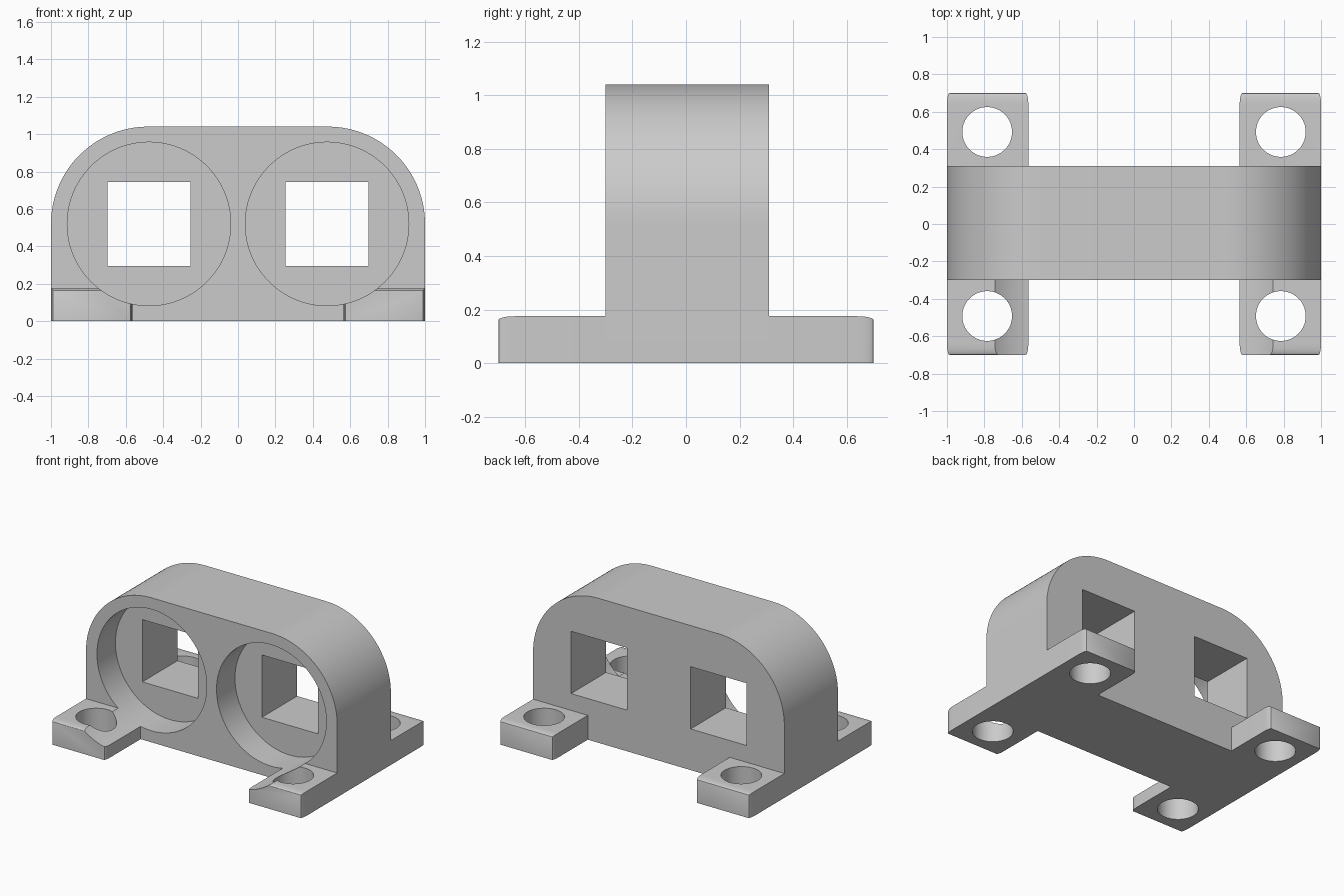
import bpy, bmesh, math

if "Cube" in bpy.data.objects:
    bpy.data.objects.remove(bpy.data.objects["Cube"])

grey = bpy.data.materials.new("light grey")
grey.diffuse_color = (0.6, 0.6, 0.6, 1)
grey.use_nodes = True
grey.node_tree.nodes["Principled BSDF"].inputs["Base Color"].default_value = grey.diffuse_color

FRONT, BACK = -0.30, 0.31      # body faces
FOOT_END, FOOT_TOP = 0.70, 0.175


def loft(name, rings):
    """Closed solid through matching rings of points."""
    bm = bmesh.new()
    loops = [[bm.verts.new(p) for p in ring] for ring in rings]
    n = len(loops[0])
    for a, b in zip(loops, loops[1:]):
        for i in range(n):
            j = (i + 1) % n
            bm.faces.new((a[i], a[j], b[j], b[i]))
    bm.faces.new(loops[0])
    bm.faces.new(loops[-1])
    bmesh.ops.recalc_face_normals(bm, faces=bm.faces)
    me = bpy.data.meshes.new(name)
    bm.to_mesh(me)
    bm.free()
    ob = bpy.data.objects.new(name, me)
    bpy.context.collection.objects.link(ob)
    return ob


def extrude_y(name, outline, y0, y1):
    return loft(name, [[(x, y, z) for x, z in outline] for y in (y0, y1)])


def circle(cx, cy, r, n=96):
    return [(cx + r * math.cos(2 * math.pi * i / n),
             cy + r * math.sin(2 * math.pi * i / n)) for i in range(n)]


def cut(ob, cutter):
    """Subtract a cutter and discard it."""
    mod = ob.modifiers.new("cut", 'BOOLEAN')
    mod.operation, mod.solver, mod.object = 'DIFFERENCE', 'EXACT', cutter
    bpy.context.view_layer.objects.active = ob
    bpy.ops.object.modifier_apply(modifier=mod.name)
    bpy.data.objects.remove(cutter, do_unlink=True)


def pocket(side):
    return extrude_y("pocket_cutter", circle(side * 0.476, 0.52, 0.437), -1, -0.09)


def finish(ob):
    ob.data.materials.clear()
    ob.data.materials.append(grey)
    for p in ob.data.polygons:
        p.material_index = 0
    bpy.ops.object.select_all(action='DESELECT')
    ob.select_set(True)
    bpy.context.view_layer.objects.active = ob
    bpy.ops.object.shade_smooth_by_angle(angle=math.radians(30))


# Body: block with two large rounded top corners
arc = [math.pi / 2 * i / 32 for i in range(33)]
right = [(0.48 + 0.52 * math.cos(a), 0.52 + 0.52 * math.sin(a)) for a in arc]
outline = [(1, 0)] + right + [(-x, z) for x, z in reversed(right)] + [(-1, 0)]
body = extrude_y("body", outline, FRONT, BACK)

# Round front pockets with square windows through the back
for s in (-1, 1):
    cut(body, pocket(s))
    x0, x1 = s * 0.476 - 0.222, s * 0.476 + 0.222
    cut(body, extrude_y("window_cutter",
                        [(x0, 0.296), (x1, 0.296), (x1, 0.744), (x0, 0.744)], -0.5, 0.5))
finish(body)


# Feet: tabs with a softly rounded outer end and a bolt hole
def foot(sx, sy):
    def ring(y, inset):
        a, b, t = 0.565 + inset, 1 - inset, FOOT_TOP - inset
        return [(sx * x, sy * y, z) for x, z in ((a, 0), (b, 0), (b, t), (a, t))]
    rings = [ring(abs(FRONT if sy < 0 else BACK), 0)]
    for i in range(7):
        a = math.pi / 2 * i / 6
        rings.append(ring(FOOT_END - 0.06 + 0.06 * math.sin(a), 0.014 * (1 - math.cos(a))))
    ob = loft(("front" if sy < 0 else "back") + "_foot_" + ("left" if sx < 0 else "right"), rings)
    hole = circle(sx * 0.785, sy * 0.492, 0.133, 64)
    cut(ob, loft("hole_cutter", [[(x, y, z) for x, y in hole] for z in (-0.1, 0.4)]))
    if sy < 0:
        cut(ob, pocket(sx))   # the pocket bore also scoops the front feet
    finish(ob)


for sx in (-1, 1):
    for sy in (-1, 1):
        foot(sx, sy)
